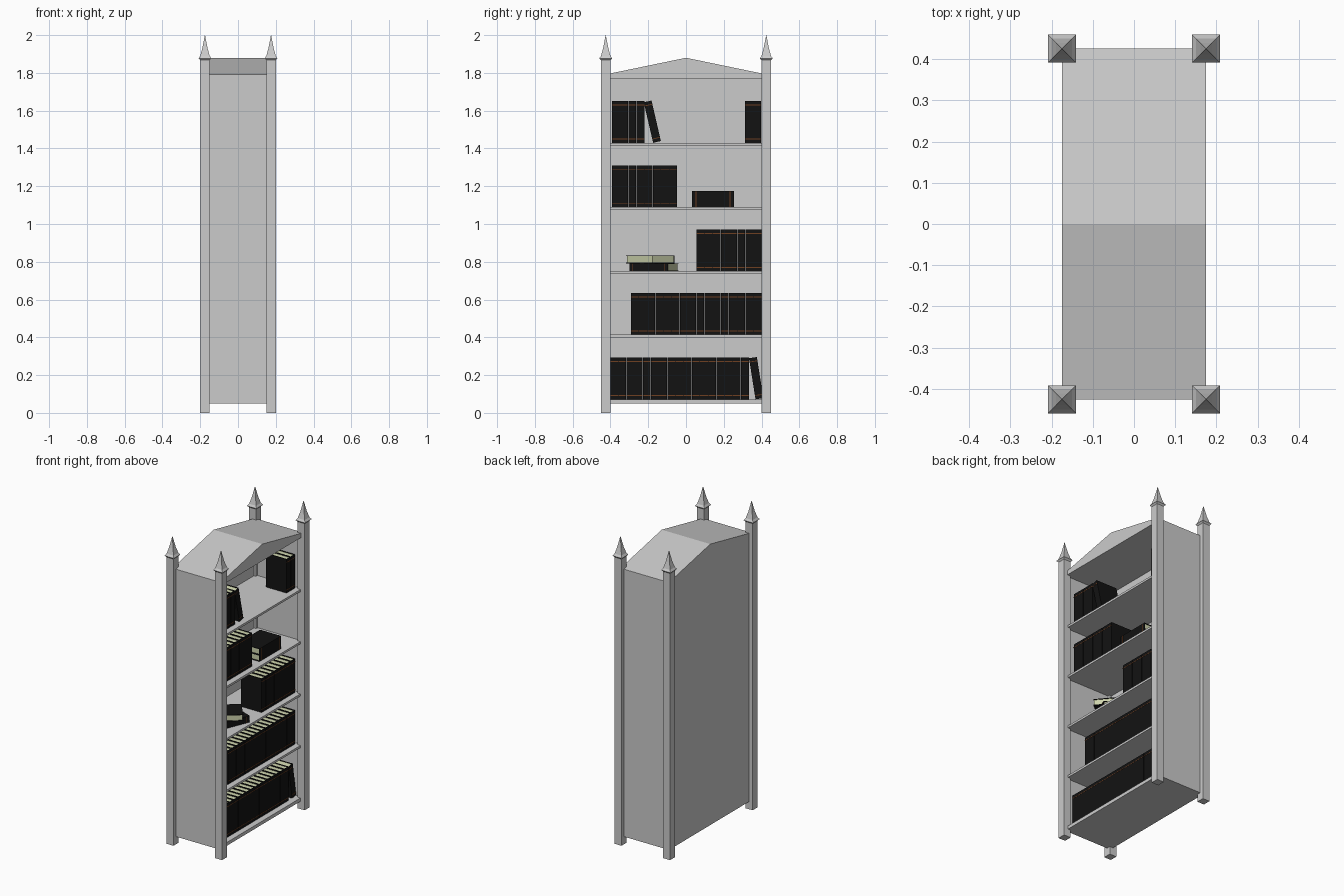
import bpy, bmesh, math
from mathutils import Matrix, Vector

if "Cube" in bpy.data.objects:
    bpy.data.objects.remove(bpy.data.objects["Cube"])


def material(name, rgb):
    m = bpy.data.materials.new(name)
    m.diffuse_color = (*rgb, 1)
    m.use_nodes = True
    m.node_tree.nodes["Principled BSDF"].inputs["Base Color"].default_value = m.diffuse_color
    return m


COVER = material("black_cover", (0.006, 0.006, 0.006))
PAGES = material("cream_pages", (0.62, 0.66, 0.42))
BAND = material("brown_band", (0.16, 0.05, 0.015))


def add_box(bm, lo, hi, mat=0):
    lo, hi = Vector(lo), Vector(hi)
    mtx = Matrix.Translation((lo + hi) / 2) @ Matrix.Diagonal((*(hi - lo), 1))
    verts = bmesh.ops.create_cube(bm, size=1, matrix=mtx)["verts"]
    for f in {f for v in verts for f in v.link_faces}:
        f.material_index = mat


def finish(bm, name, mats=()):
    bmesh.ops.recalc_face_normals(bm, faces=bm.faces)
    me = bpy.data.meshes.new(name)
    bm.to_mesh(me)
    bm.free()
    for m in mats:
        me.materials.append(m)
    return me


def place(name, me, loc=(0, 0, 0)):
    ob = bpy.data.objects.new(name, me)
    ob.location = loc
    bpy.context.collection.objects.link(ob)
    return ob


def box(name, lo, hi):
    bm = bmesh.new()
    add_box(bm, lo, hi)
    return place(name, finish(bm, name))


# Square post with flared spire, swept through (height, half width) rings
bm = bmesh.new()
rings = []
for z, h in [(0, .025), (1.867, .025), (1.877, .034), (1.89, .025), (1.93, .014), (2.0, .0005)]:
    rings.append([bm.verts.new((h * a, h * b, z)) for a, b in ((-1, -1), (1, -1), (1, 1), (-1, 1))])
for r, s in zip(rings, rings[1:]):
    for i in range(4):
        j = (i + 1) % 4
        bm.faces.new((r[i], r[j], s[j], s[i]))
bm.faces.new(rings[0][::-1])
bm.faces.new(rings[-1])
post = finish(bm, "post")
for x in (-.175, .175):
    for y in (-.425, .425):
        place("corner_post", post, (x, y, 0))

# Panels and shelves
box("back_panel", (-.175, -.425, .05), (-.165, .425, 1.78))
for s in (-1, 1):
    ys = sorted((s * .415, s * .425))
    box("side_panel", (-.175, ys[0], .05), (.17, ys[1], 1.78))
box("bottom_board", (-.175, -.425, .05), (.17, .425, .072))
SHELF = [.072, .414, .75, 1.09, 1.43]
for z in SHELF[1:]:
    box("shelf", (-.17, -.42, z - .014), (.17, .42, z))

# Gabled top, ridge running front to back of the depth axis
bm = bmesh.new()
prof = [(-.425, 1.77), (.425, 1.77), (.425, 1.792), (0, 1.88), (-.425, 1.792)]
face = bm.faces.new([bm.verts.new((-.175, y, z)) for y, z in prof])
ext = bmesh.ops.extrude_face_region(bm, geom=[face])
bmesh.ops.translate(bm, vec=(.35, 0, 0), verts=[v for v in ext["geom"] if isinstance(v, bmesh.types.BMVert)])
bm.faces.ensure_lookup_table()
if len(bm.faces) == 6:
    bm.faces.new([v for v in face.verts])
place("gable_top", finish(bm, "gable_top"))

# Book: spine at +x, thickness along y, standing on z = 0
D, T, H = .15, .042, .22
bm = bmesh.new()
for y in (0, T - .004):
    add_box(bm, (-D / 2, y, 0), (D / 2, y + .004, H))
add_box(bm, (D / 2 - .004, .004, 0), (D / 2, T - .004, H))
add_box(bm, (-D / 2 + .004, .004, .004), (D / 2 - .004, T - .004, H - .004), 1)
for z in (.018, H - .022):
    add_box(bm, (D / 2 - .002, .0005, z), (D / 2 + .001, T - .0005, z + .004), 2)
book = finish(bm, "book", (COVER, PAGES, BAND))
BX = .057

# Upright rows: shelf index, start, count
for shelf, y0, n in [(0, -.402, 17), (1, -.292, 16), (2, .055, 8),
                     (3, -.392, 8), (4, -.392, 4), (4, .312, 2)]:
    for i in range(n):
        place("book", book, (BX, y0 + i * .0433, SHELF[shelf]))

# Leaning books: shelf, foot position, tilt
for shelf, y, deg in [(0, .368, 9), (4, -.174, 13)]:
    ob = place("leaning_book", book, (BX, y, SHELF[shelf]))
    ob.rotation_euler.x = math.radians(deg)


# Books lying flat, centred on (x, y), turned about the vertical
def lay_flat(x, y, z, deg):
    ob = place("flat_book", book)
    ob.matrix_world = (Matrix.Translation((x, y, z + T / 2))
                       @ Matrix.Rotation(math.radians(deg), 4, 'Z')
                       @ Matrix.Rotation(math.radians(90), 4, 'X')
                       @ Matrix.Translation((0, -T / 2, -H / 2)))


lay_flat(BX, .143, SHELF[3], 0)
lay_flat(BX, .143, SHELF[3] + T, 0)
lay_flat(.04, -.17, SHELF[2], -22)
lay_flat(.03, -.19, SHELF[2] + T, 130)
